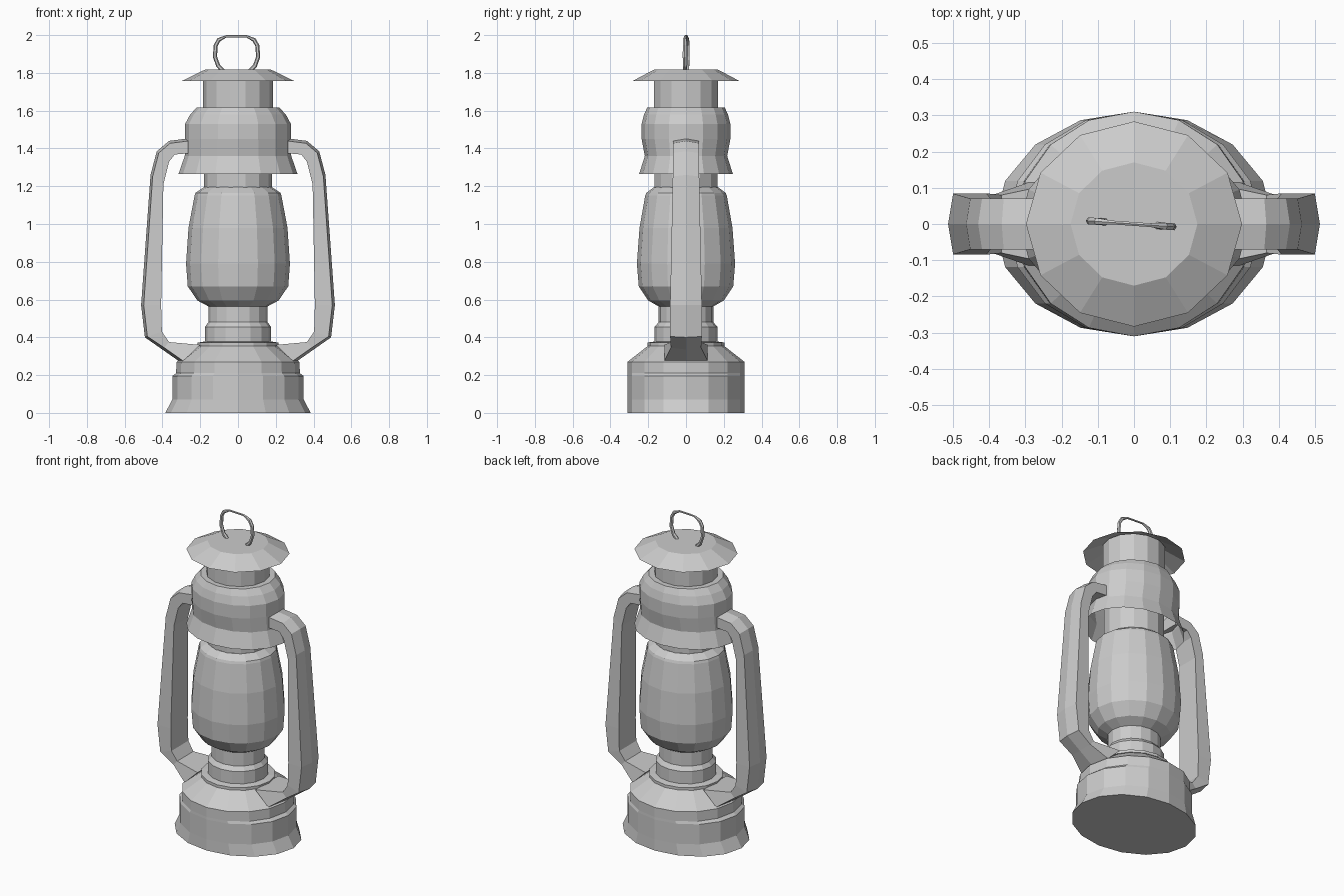
import bpy
import bmesh
import math
from mathutils import Vector

if "Cube" in bpy.data.objects:
    bpy.data.objects.remove(bpy.data.objects["Cube"])


def make_object(name, bm):
    bmesh.ops.recalc_face_normals(bm, faces=bm.faces[:])
    mesh = bpy.data.meshes.new(name)
    bm.to_mesh(mesh)
    bm.free()
    obj = bpy.data.objects.new(name, mesh)
    bpy.context.collection.objects.link(obj)
    return obj


def skin(bm, loops):
    """Bridge equal closed loops of vertices with quads."""
    for a, b in zip(loops, loops[1:]):
        n = len(a)
        for i in range(n):
            j = (i + 1) % n
            bm.faces.new((a[i], a[j], b[j], b[i]))


def lathe(name, profile, sides=16, bottom=False, top=False):
    """Elliptical lathe; profile rows are (radius x, radius y, z)."""
    bm = bmesh.new()
    angles = [2 * math.pi * i / sides for i in range(sides)]
    loops = [[bm.verts.new((rx * math.cos(a), ry * math.sin(a), z))
              for a in angles] for rx, ry, z in profile]
    skin(bm, loops)
    if bottom:
        bm.faces.new(loops[0])
    if top:
        bm.faces.new(loops[-1])
    return make_object(name, bm)


# Fuel tank with flared foot and sloping shoulder
lathe("tank", [(.385, .31, 0), (.348, .31, .07), (.348, .31, .195),
               (.328, .31, .21), (.325, .31, .27), (.20, .195, .36)],
      bottom=True, top=True)

# Burner collar between tank and globe
lathe("burner", [(.215, .205, .355), (.215, .205, .372), (.175, .167, .378),
                 (.175, .167, .455), (.157, .145, .48), (.157, .145, .58)],
      bottom=True)

# Glass globe
lathe("globe", [(.14, .13, .555), (.215, .20, .595), (.266, .25, .67),
                (.275, .26, .79), (.262, .246, .98), (.230, .216, 1.15),
                (.225, .21, 1.165), (.18, .17, 1.195)],
      bottom=True, top=True)

# Chimney tubes below and above the bell
lathe("lower_chimney", [(.18, .17, 1.18), (.18, .17, 1.45)], 14)
lathe("upper_chimney", [(.184, .174, 1.60), (.184, .174, 1.805)], 14)

# Open-bottomed bell
lathe("bell", [(.315, .248, 1.265), (.282, .218, 1.36), (.28, .235, 1.45),
               (.28, .235, 1.53), (.253, .222, 1.58), (.218, .205, 1.617),
               (.18, .17, 1.617)])

# Hat, open underneath
lathe("hat", [(.298, .283, 1.757), (.175, .17, 1.817)], 12, top=True)

# Side frame arms: (outer x, outer z, inner x, inner z, half width)
ARM = [(.25, 1.455, .25, 1.375, .07), (.365, 1.44, .335, 1.368, .07),
       (.43, 1.385, .365, 1.33, .07), (.463, 1.26, .395, 1.21, .07),
       (.513, .57, .407, .57, .084), (.493, .40, .403, .43, .084),
       (.40, .335, .365, .375, .08), (.30, .265, .20, .36, .115)]
for name, s in (("left_arm", -1), ("right_arm", 1)):
    bm = bmesh.new()
    loops = []
    for ox, oz, ix, iz, w in ARM:
        outer, inner = Vector((ox, 0, oz)), Vector((ix, 0, iz))
        edge = outer + (inner - outer).normalized() * .014
        ring = [(outer, 0), (edge, w), (inner, w), (inner, -w), (edge, -w)]
        loops.append([bm.verts.new((s * p.x, y, p.z)) for p, y in ring])
    skin(bm, loops)
    bm.faces.new(loops[0])
    bm.faces.new(loops[-1])
    make_object(name, bm)

# Wire carrying loop, slightly twisted about z
PATH = [(-.078, 1.81), (-.105, 1.838), (-.122, 1.885), (-.118, 1.945),
        (-.102, 1.975), (-.062, 1.994), (.045, 1.994), (.085, 1.975),
        (.102, 1.945), (.107, 1.885), (.09, 1.838), (.062, 1.81)]
bm = bmesh.new()
loops = []
pts = [Vector((x, -.07 * x, z)) for x, z in PATH]
side = Vector((.07, 1, 0)).normalized()
for i, p in enumerate(pts):
    tangent = (pts[min(i + 1, len(pts) - 1)] - pts[max(i - 1, 0)]).normalized()
    normal = tangent.cross(side)
    r = .006 if 5 <= i <= 6 else .011
    loops.append([bm.verts.new(p + r * (math.cos(a) * normal + math.sin(a) * side))
                  for a in [math.pi * k / 3 for k in range(6)]])
skin(bm, loops)
bm.faces.new(loops[0])
bm.faces.new(loops[-1])
make_object("carry_loop", bm)
